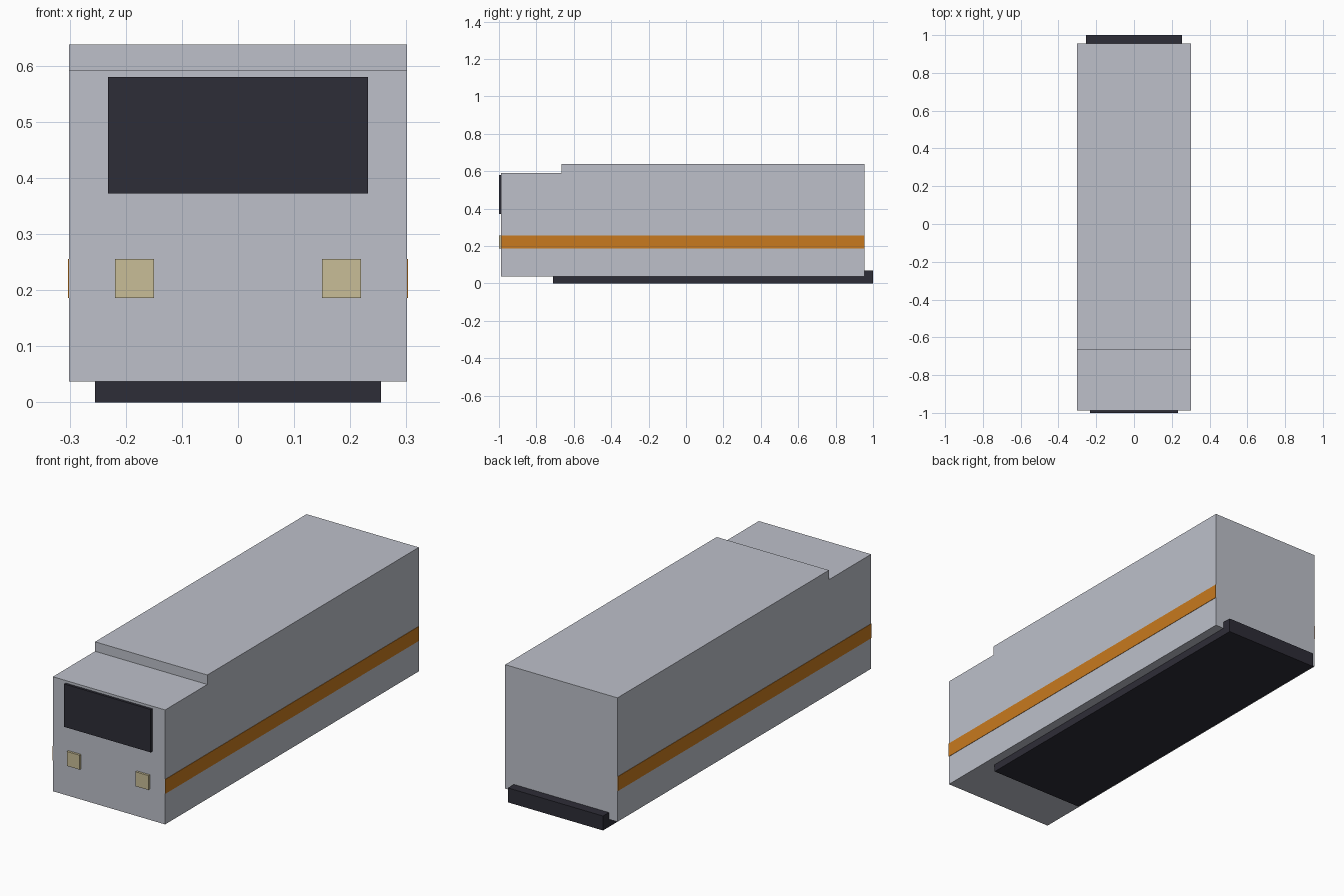
import bpy
import bmesh

if "Cube" in bpy.data.objects:
    bpy.data.objects.remove(bpy.data.objects["Cube"])


def material(name, rgb):
    m = bpy.data.materials.new(name)
    m.diffuse_color = (*rgb, 1.0)
    m.use_nodes = True
    m.node_tree.nodes["Principled BSDF"].inputs["Base Color"].default_value = m.diffuse_color
    return m


GREY = material("light grey", (0.51, 0.53, 0.59))
DARK = material("charcoal", (0.027, 0.026, 0.038))
ORANGE = material("orange", (0.58, 0.195, 0.013))
CREAM = material("lamp cream", (0.58, 0.51, 0.31))


def finish(name, bm, mat):
    bmesh.ops.recalc_face_normals(bm, faces=bm.faces)
    mesh = bpy.data.meshes.new(name)
    bm.to_mesh(mesh)
    bm.free()
    mesh.materials.append(mat)
    obj = bpy.data.objects.new(name, mesh)
    bpy.context.collection.objects.link(obj)
    return obj


def box(name, x, y, z, mat):
    """Box from (min, max) pairs on each axis."""
    bm = bmesh.new()
    bmesh.ops.create_cube(bm, size=1)
    for v in bm.verts:
        v.co = [r[0] if c < 0 else r[1] for c, r in zip(v.co, (x, y, z))]
    return finish(name, bm, mat)


HALF_W = 0.301
FRONT, BACK = -0.988, 0.955

# Body: stepped side profile extruded across the width
profile = [(FRONT, 0.037), (BACK, 0.037), (BACK, 0.638),
           (-0.665, 0.638), (-0.665, 0.592), (FRONT, 0.592)]
bm = bmesh.new()
side = bm.faces.new([bm.verts.new((-HALF_W, y, z)) for y, z in profile])
ext = bmesh.ops.extrude_face_region(bm, geom=[side])
moved = [g for g in ext["geom"] if isinstance(g, bmesh.types.BMVert)]
bmesh.ops.translate(bm, verts=moved, vec=(2 * HALF_W, 0, 0))
finish("body", bm, GREY)

# Underframe, sticking out behind as a bumper
box("underframe", (-0.255, 0.255), (-0.71, 1.0), (0.0, 0.07), DARK)

# Windscreen
box("windscreen", (-0.232, 0.232), (-1.0, FRONT + 0.003), (0.372, 0.58), DARK)

# Headlamps and side stripes, mirrored left and right
for label, s in (("left", -1), ("right", 1)):
    box(label + "_headlamp", sorted((s * 0.15, s * 0.219)),
        (-0.999, FRONT + 0.003), (0.186, 0.256), CREAM)
    box(label + "_stripe", sorted((s * (HALF_W - 0.003), s * (HALF_W + 0.002))),
        (FRONT + 0.0005, BACK - 0.0005), (0.186, 0.256), ORANGE)
